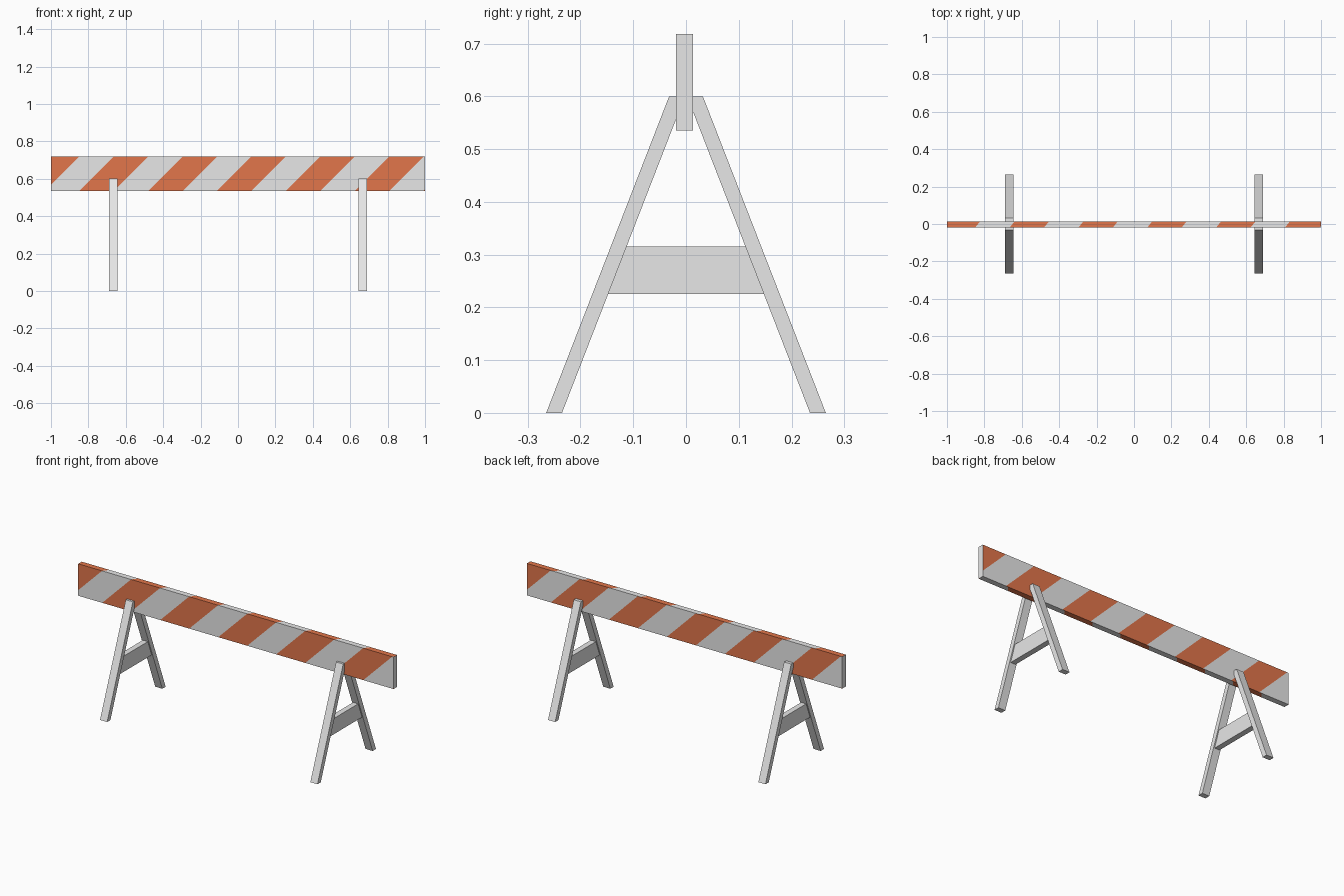
import bpy, bmesh, math
from mathutils import Vector

if "Cube" in bpy.data.objects:
    bpy.data.objects.remove(bpy.data.objects["Cube"], do_unlink=True)


def material(name, rgb):
    m = bpy.data.materials.new(name)
    m.use_nodes = True
    m.diffuse_color = (*rgb, 1)
    m.node_tree.nodes["Principled BSDF"].inputs["Base Color"].default_value = (*rgb, 1)
    return m


white = material("off white", (0.8, 0.8, 0.8))
orange = material("safety orange", (0.76, 0.18, 0.07))


def finish(name, bm, mats):
    bmesh.ops.recalc_face_normals(bm, faces=bm.faces)
    mesh = bpy.data.meshes.new(name)
    bm.to_mesh(mesh)
    bm.free()
    for m in mats:
        mesh.materials.append(m)
    ob = bpy.data.objects.new(name, mesh)
    bpy.context.collection.objects.link(ob)


def slab(name, profile, x, width):
    """Extrude a (y, z) profile along x, centred on x."""
    bm = bmesh.new()
    face = bm.faces.new([bm.verts.new((x - width / 2, y, z)) for y, z in profile])
    out = bmesh.ops.extrude_face_region(bm, geom=[face])["geom"]
    moved = [v for v in out if isinstance(v, bmesh.types.BMVert)]
    bmesh.ops.translate(bm, verts=moved, vec=(width, 0, 0))
    finish(name, bm, [white])


# Trestles: two leaning legs and a cross brace each
def inner(z):
    return 0.235 - 0.233 * z / 0.6


for side, x in (("left", 0.667), ("right", -0.667)):
    for end, s in (("front", -1), ("back", 1)):
        slab(f"{side}_{end}_leg",
             [(s * 0.265, 0), (s * 0.235, 0), (s * 0.002, 0.6), (s * 0.032, 0.6)], x, 0.045)
    lo, hi = 0.225, 0.315
    slab(f"{side}_brace",
         [(-inner(lo), lo), (inner(lo), lo), (inner(hi), hi), (-inner(hi), hi)], x, 0.032)

# Board: a box whose long sides are cut into diagonal stripes
Y0, Y1, Z0, Z1 = -0.019, 0.013, 0.535, 0.718
PERIOD = 0.368
X, Y, Z = Vector((1, 0, 0)), Vector((0, 1, 0)), Vector((0, 0, 1))
# outward normal, axis across the side, stripe lean, first stripe position
sides = [(-Y, Z, 1, -0.848), (Z, Y, 0.8, -0.665), (Y, Z, -1, 0.664), (-Z, Y, 0.8, -0.848)]
base = Vector((0, Y0, Z0))

bm = bmesh.new()
bmesh.ops.create_cube(bm, size=1)
for v in bm.verts:
    v.co = (math.copysign(1, v.co.x), Y0 if v.co.y < 0 else Y1, Z0 if v.co.z < 0 else Z1)
bm.normal_update()

for normal, axis, lean, start in sides:
    def own_faces():
        return [f for f in bm.faces if f.normal.dot(normal) > 0.9]

    cut = X - axis * lean
    for k in range(-14, 15):
        faces = own_faces()
        geom = set(faces)
        for f in faces:
            geom.update(f.edges)
            geom.update(f.verts)
        bmesh.ops.bisect_plane(bm, geom=list(geom), dist=1e-5, plane_no=cut,
                               plane_co=base + X * (start + k * PERIOD / 2))
        bm.normal_update()
    for f in own_faces():
        phase = (f.calc_center_median() - base).dot(cut) - start
        f.material_index = int(phase % PERIOD < PERIOD / 2)

finish("striped_board", bm, [white, orange])
